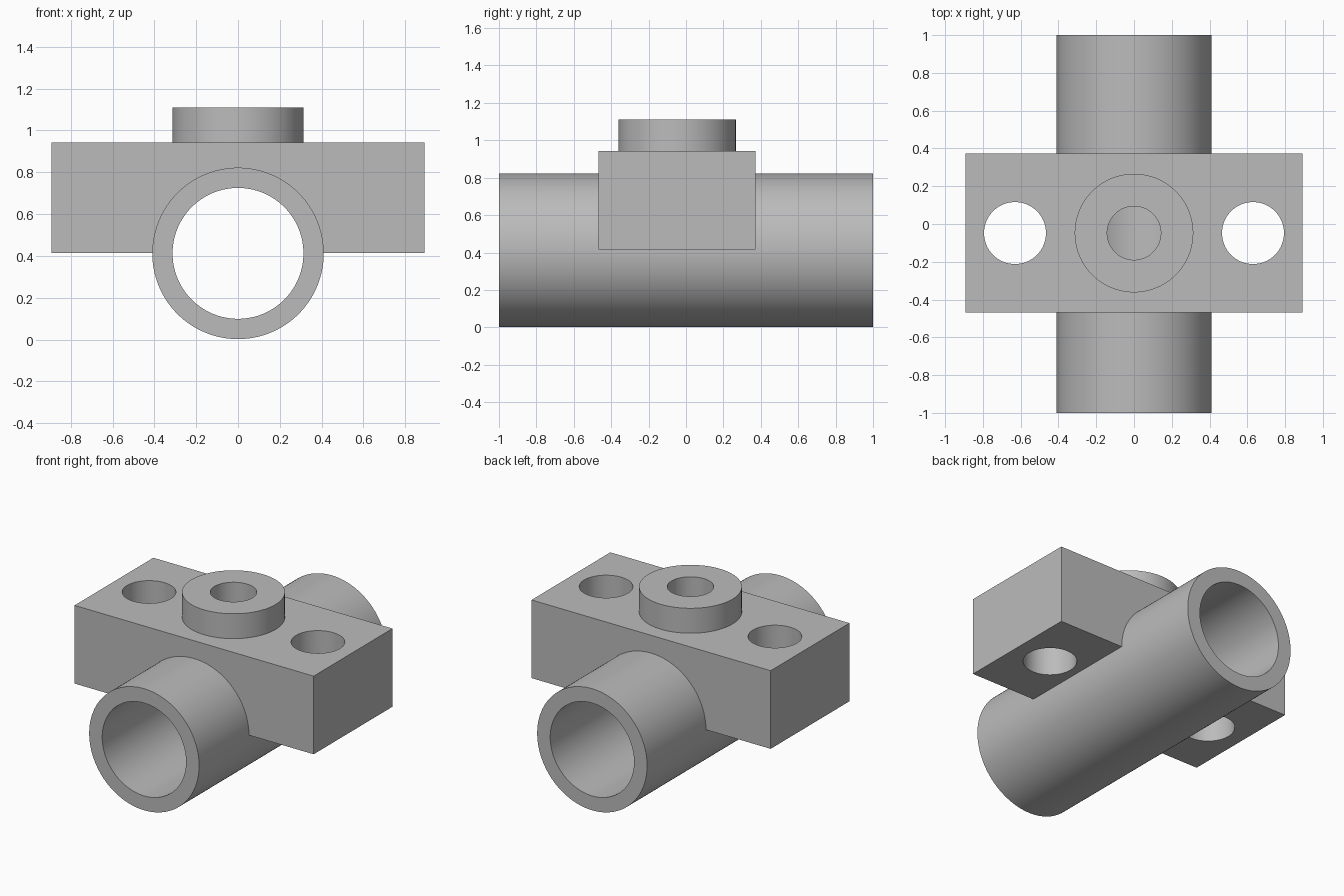
import bpy
from math import pi, radians

cube = bpy.data.objects.get("Cube")
if cube:
    bpy.data.objects.remove(cube, do_unlink=True)

AXIS_Z = 0.412     # height of the tube axis
MID_Y = -0.048     # block and boss centre line
BLOCK_TOP = 0.942
BOSS_TOP = 1.11

grey = bpy.data.materials.new("plain_grey")
grey.use_nodes = True
grey.diffuse_color = (0.5, 0.5, 0.5, 1)
grey.node_tree.nodes["Principled BSDF"].inputs["Base Color"].default_value = grey.diffuse_color


def name_part(name):
    ob = bpy.context.object
    ob.name = name
    ob.data.materials.append(grey)
    return ob


def upright(name, radius, x, z0, z1):
    bpy.ops.mesh.primitive_cylinder_add(vertices=96, radius=radius, depth=z1 - z0,
                                        location=(x, MID_Y, (z0 + z1) / 2))
    return name_part(name)


def lengthwise(name, radius, length):
    bpy.ops.mesh.primitive_cylinder_add(vertices=128, radius=radius, depth=length,
                                        location=(0, 0, AXIS_Z), rotation=(pi / 2, 0, 0))
    return name_part(name)


def combine(body, tool, operation):
    mod = body.modifiers.new(tool.name, 'BOOLEAN')
    mod.operation, mod.solver, mod.object = operation, 'EXACT', tool
    bpy.ops.object.select_all(action='DESELECT')
    body.select_set(True)
    bpy.context.view_layer.objects.active = body
    bpy.ops.object.modifier_apply(modifier=mod.name)
    bpy.data.objects.remove(tool, do_unlink=True)


# Tube running front to back
body = lengthwise("tube_with_mounting_block", 0.41, 2)

# Rectangular mounting block across the tube
bpy.ops.mesh.primitive_cube_add(size=1, location=(0, MID_Y, (AXIS_Z + 0.003 + BLOCK_TOP) / 2))
bpy.context.object.scale = (1.784, 0.84, BLOCK_TOP - AXIS_Z - 0.003)
combine(body, name_part("block"), 'UNION')

# Round boss on top
combine(body, upright("boss", 0.314, 0, 0.8, BOSS_TOP), 'UNION')

# Bore, port into the bore, and the two bolt holes
combine(body, lengthwise("bore", 0.313, 2.4), 'DIFFERENCE')
combine(body, upright("port", 0.142, 0, AXIS_Z, 1.4), 'DIFFERENCE')
for side in (-1, 1):
    combine(body, upright("bolt_hole", 0.164, side * 0.63, 0.2, 1.4), 'DIFFERENCE')

# Smooth round walls, crisp edges
bpy.ops.object.shade_smooth_by_angle(angle=radians(30))
